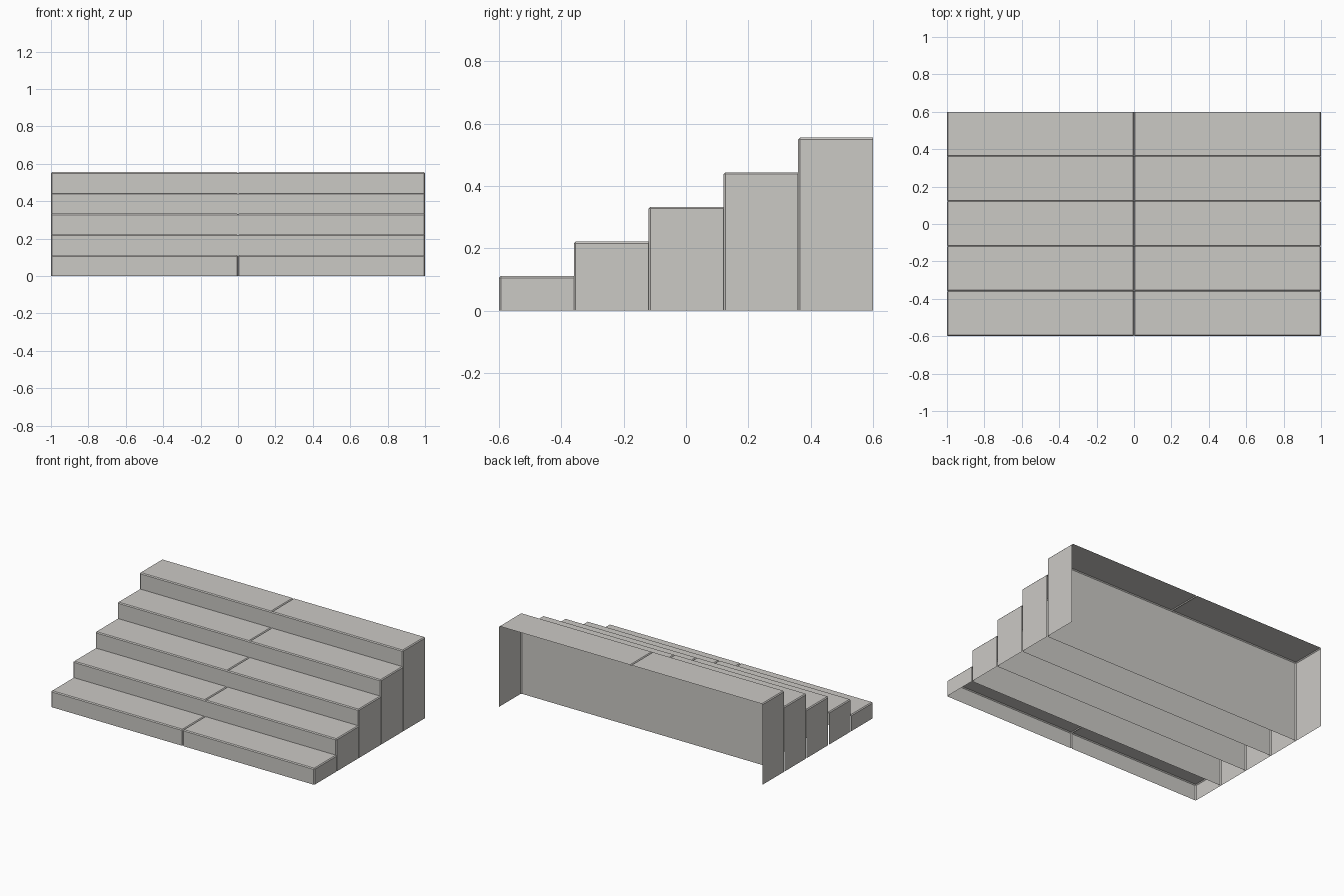
import bpy, bmesh

if "Cube" in bpy.data.objects:
    bpy.data.objects.remove(bpy.data.objects["Cube"])

STEPS = 5
RISE = 0.111      # height gained per step
RUN = 0.24        # depth of one step
BEVEL = 0.006     # chamfer on the outer edges
SEAM = 0.006      # half width and depth of the centre seam

stone = bpy.data.materials.new("light grey stone")
stone.diffuse_color = (0.60, 0.585, 0.56, 1)
stone.use_nodes = True
stone.node_tree.nodes["Principled BSDF"].inputs["Base Color"].default_value = stone.diffuse_color


def make_step(i):
    """Hollow sheet box: tread, riser and two sides; back and underside open."""
    y0 = -0.6 + i * RUN
    h = RISE * (i + 1)
    bm = bmesh.new()
    bmesh.ops.create_cube(bm, size=1)
    for v in bm.verts:
        v.co.x *= 2
        v.co.y = y0 + (v.co.y + 0.5) * RUN
        v.co.z = (v.co.z + 0.5) * h
    bm.normal_update()
    bmesh.ops.delete(bm, geom=[f for f in bm.faces if f.normal.y > 0.9 or f.normal.z < -0.9],
                     context='FACES')

    # chamfer the outer edges
    bmesh.ops.bevel(bm, geom=[e for e in bm.edges if len(e.link_faces) == 2],
                    offset=BEVEL, segments=1, profile=0.5, affect='EDGES')

    # centre seam: V groove on the tread, and on the lowest riser
    for x in (-SEAM, 0, SEAM):
        bmesh.ops.bisect_plane(bm, geom=bm.verts[:] + bm.edges[:] + bm.faces[:],
                               plane_co=(x, 0, 0), plane_no=(1, 0, 0), dist=1e-6)
    for v in bm.verts:
        if abs(v.co.x) < 1e-4:
            top, front = v.co.z > h - 1e-4, v.co.y < y0 + 1e-4
            if top:
                v.co.z -= SEAM
            if front and i == 0:
                v.co.y += SEAM

    name = f"step_{i + 1}"
    me = bpy.data.meshes.new(name)
    bm.to_mesh(me)
    bm.free()
    me.materials.append(stone)
    bpy.context.collection.objects.link(bpy.data.objects.new(name, me))


for i in range(STEPS):
    make_step(i)
